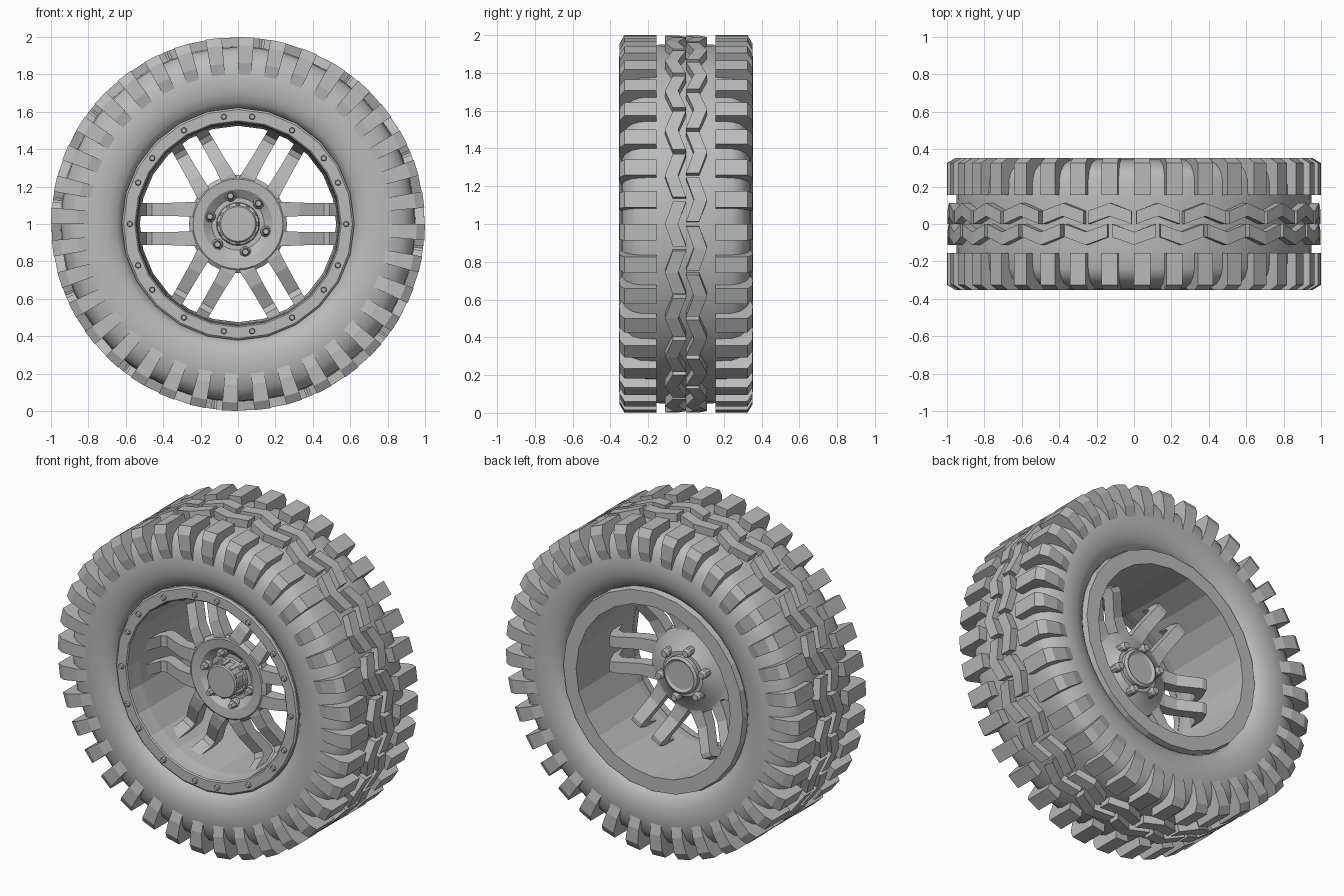
import bpy, bmesh
from math import sin, cos, radians, pi

cube = bpy.data.objects.get("Cube")
if cube:
    bpy.data.objects.remove(cube, do_unlink=True)

grey = bpy.data.materials.new("plain grey")
grey.use_nodes = True
COLOUR = (0.5, 0.5, 0.5, 1)
grey.diffuse_color = COLOUR
grey.node_tree.nodes["Principled BSDF"].inputs["Base Color"].default_value = COLOUR


def polar(r, deg, y):
    """Point at radius and angle around the axle, at depth y."""
    a = radians(deg)
    return (r * cos(a), y, 1 + r * sin(a))


def finish(name, bm, smooth=None):
    bmesh.ops.recalc_face_normals(bm, faces=bm.faces)
    mesh = bpy.data.meshes.new(name)
    bm.to_mesh(mesh)
    bm.free()
    mesh.materials.append(grey)
    ob = bpy.data.objects.new(name, mesh)
    bpy.context.collection.objects.link(ob)
    if smooth:
        bpy.ops.object.select_all(action="DESELECT")
        ob.select_set(True)
        bpy.context.view_layer.objects.active = ob
        bpy.ops.object.shade_smooth_by_angle(angle=radians(smooth))
    return ob


def bridge(bm, rings, close):
    """Join matching rows of points into a skin; cap the ends unless closed."""
    rows = [[bm.verts.new(p) for p in ring] for ring in rings]
    n = len(rows[0])
    pairs = list(zip(rows, rows[1:])) + ([(rows[-1], rows[0])] if close else [])
    for a, b in pairs:
        for i in range(n):
            j = (i + 1) % n
            bm.faces.new((a[i], a[j], b[j], b[i]))
    if not close:
        bm.faces.new(rows[0])
        bm.faces.new(rows[-1])


def lathe(name, profile, sides, smooth=None):
    """Revolve a closed (radius, y) loop around the axle."""
    bm = bmesh.new()
    bridge(bm, [[polar(r, 360 * k / sides, y) for r, y in profile]
                for k in range(sides)], True)
    bmesh.ops.remove_doubles(bm, verts=bm.verts, dist=1e-5)
    return finish(name, bm, smooth)


def studs(name, angles, radius, size, front, back, sides):
    """Ring of small chamfered bolts parallel to the axle."""
    bm = bmesh.new()
    for ang in angles:
        cx, _, cz = polar(radius, ang, 0)
        rings = []
        for y, s in ((back, size), (front * 0.75 + back * 0.25, size), (front, size * 0.75)):
            rings.append([(cx + s * cos(2 * pi * i / sides), y, cz + s * sin(2 * pi * i / sides))
                          for i in range(sides)])
        bridge(bm, rings, False)
    return finish(name, bm)


# Tyre casing with rounded sidewalls
half = [(0.61, 0.25), (0.625, 0.295), (0.65, 0.32), (0.70, 0.338), (0.76, 0.345), (0.82, 0.338),
        (0.88, 0.32), (0.925, 0.285), (0.945, 0.24), (0.95, 0.12)]
lathe("tyre_casing", [(r, -y) for r, y in half] + [(r, y) for r, y in reversed(half)], 48, 40)

# Shoulder lugs wrapping from the tread onto both sidewalls
section = [(0.92, 0.155), (1.0, 0.155), (1.0, 0.325), (0.955, 0.352), (0.86, 0.354),
           (0.80, 0.34), (0.80, 0.30), (0.90, 0.25)]
bm = bmesh.new()
for k in range(36):
    for side in (-1, 1):
        bridge(bm, [[polar(r, 10 * k + edge, side * y) for r, y in section]
                    for edge in (-5, 0)], False)
finish("shoulder_lugs", bm)

# Two interlocking rows of chevron blocks along the tread centre
bm = bmesh.new()
for k in range(24):
    for side, phase in ((1, 0), (-1, 7.5)):
        rings = []
        for step, y in ((0.7, 0.0), (7.5, 0.042), (14.3, 0.0)):
            ang = 15 * k + phase + step
            rings.append([polar(r, ang, side * (y + w))
                          for r, w in ((0.93, 0), (0.998, 0), (0.998, 0.07), (0.93, 0.07))])
        bridge(bm, rings, False)
finish("chevron_blocks", bm)

# Rim barrel with a flat rear lip
lathe("rim_barrel", [(0.545, -0.27), (0.535, -0.20), (0.525, 0.32), (0.612, 0.32), (0.62, 0.28),
                     (0.58, 0.25), (0.57, -0.20), (0.60, -0.27)], 24)

# Clamp ring and its bolts
lathe("clamp_ring", [(0.54, -0.25), (0.545, -0.30), (0.552, -0.307), (0.612, -0.307),
                     (0.622, -0.298), (0.622, -0.25)], 24)
ring_angles = [60 * k + d for k in range(6) for d in (0, 22.5, 37.5)]
studs("clamp_bolts", ring_angles, 0.578, 0.016, -0.325, -0.30, 8)

# Dished hub
lathe("hub", [(0, -0.07), (0.14, -0.07), (0.185, -0.105), (0.24, -0.112), (0.262, -0.095),
              (0.255, -0.035), (0.18, -0.005), (0.135, 0.03), (0, 0.03)], 32, 30)
lathe("hub_back_boss", [(0, 0.02), (0.115, 0.02), (0.115, 0.055), (0.10, 0.065),
                        (0.085, 0.055), (0, 0.055)], 24, 30)

# Six pairs of bent spokes running into the barrel
spine = [(0.19, -0.105, -0.03, 0.041), (0.25, -0.108, -0.03, 0.040), (0.33, -0.095, -0.02, 0.036),
         (0.46, -0.035, 0.045, 0.034), (0.49, -0.05, 0.045, 0.034), (0.552, -0.21, -0.11, 0.034)]
bm = bmesh.new()
for k in range(6):
    a = radians(60 * k)
    for side in (-1, 1):
        rings = []
        for r, front, back, w in spine:
            ring = []
            for t, y in ((-w, front), (w, front), (w, back), (-w, back)):
                t += side * 0.078
                ring.append((r * cos(a) - t * sin(a), y, 1 + r * sin(a) + t * cos(a)))
            rings.append(ring)
        bridge(bm, rings, False)
finish("spokes", bm)

# Centre cap with ribs around it
lathe("centre_cap", [(0, -0.06), (0.118, -0.06), (0.112, -0.085), (0.10, -0.09), (0.10, -0.155),
                     (0.093, -0.163), (0, -0.163)], 24, 30)
bm = bmesh.new()
for k in range(12):
    bridge(bm, [[polar(r, 30 * k + e, y) for r, y in
                 ((0.095, -0.07), (0.112, -0.07), (0.108, -0.15), (0.095, -0.15))]
                for e in (-6, 6)], False)
finish("cap_ribs", bm)

# Wheel nuts on the front and their stud ends on the back
nut_angles = [45 + 60 * k for k in range(6)]
studs("nut_washers", nut_angles, 0.155, 0.03, -0.10, -0.06, 12)
studs("wheel_nuts", nut_angles, 0.155, 0.021, -0.135, -0.06, 6)
studs("rear_stud_ends", nut_angles, 0.15, 0.026, 0.065, 0.0, 10)
